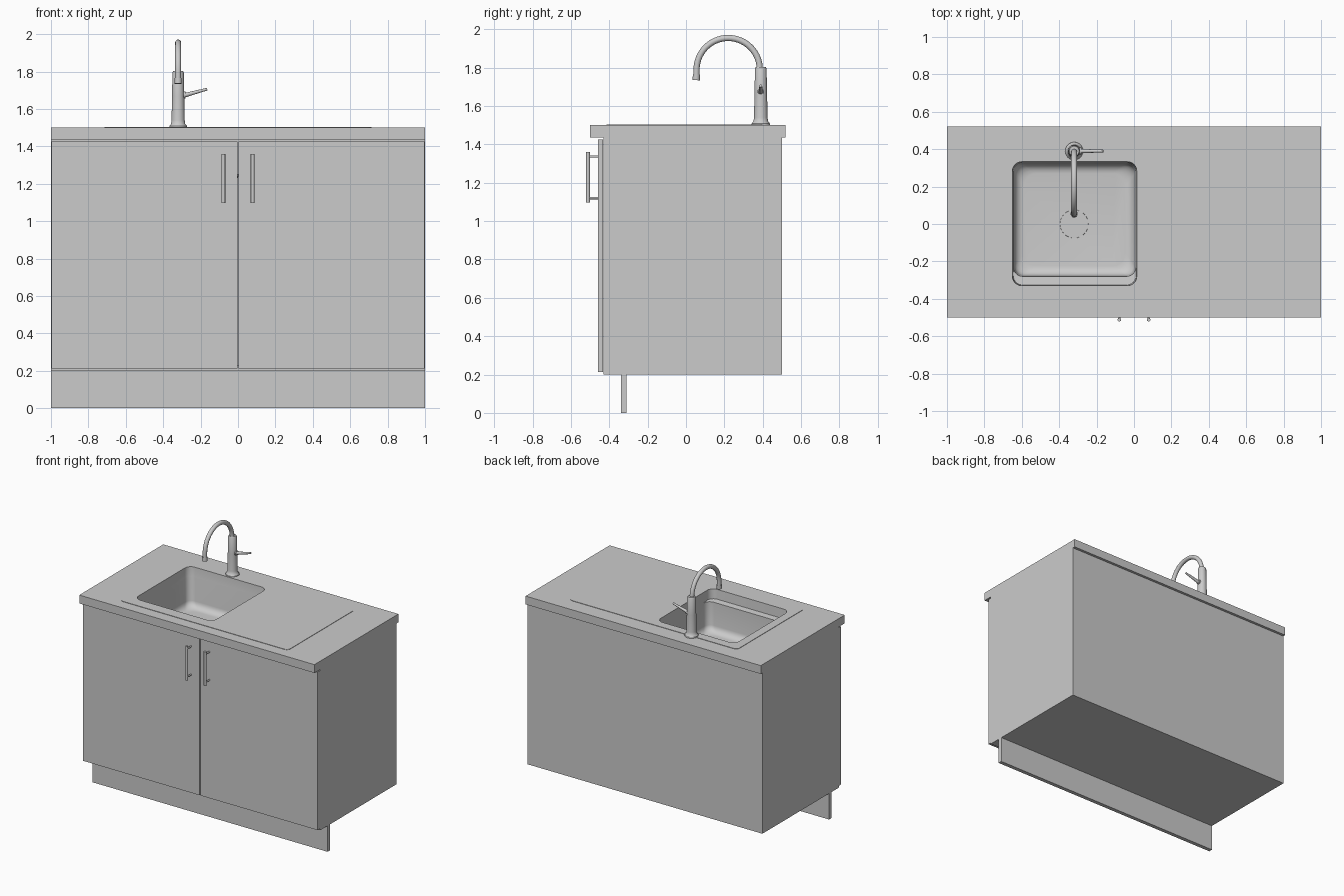
import bpy, bmesh
from math import sin, cos, pi
from mathutils import Vector

if "Cube" in bpy.data.objects:
    bpy.data.objects.remove(bpy.data.objects["Cube"], do_unlink=True)

# One plain grey for the whole unit
GREY = (0.6, 0.6, 0.6, 1)
grey = bpy.data.materials.new("plain grey")
grey.use_nodes = True
grey.diffuse_color = GREY
grey.node_tree.nodes["Principled BSDF"].inputs["Base Color"].default_value = GREY


def finish(name, bm, smooth=False):
    bmesh.ops.recalc_face_normals(bm, faces=bm.faces)
    mesh = bpy.data.meshes.new(name)
    bm.to_mesh(mesh)
    bm.free()
    obj = bpy.data.objects.new(name, mesh)
    bpy.context.collection.objects.link(obj)
    mesh.materials.append(grey)
    if smooth:
        bpy.ops.object.select_all(action="DESELECT")
        obj.select_set(True)
        bpy.context.view_layer.objects.active = obj
        bpy.ops.object.shade_smooth_by_angle(angle=0.6)
    return obj


def box(name, x, y, z):
    bm = bmesh.new()
    bmesh.ops.create_cube(bm, size=1)
    for v in bm.verts:
        v.co = [a + (b - a) * (c + 0.5) for (a, b), c in zip((x, y, z), v.co)]
    return finish(name, bm)


def loft(name, rings, caps=(True, True), smooth=True):
    """Skin a list of equally long point rings."""
    bm = bmesh.new()
    rows = [[bm.verts.new(p) for p in ring] for ring in rings]
    n = len(rows[0])
    for a, b in zip(rows, rows[1:]):
        for i in range(n):
            j = (i + 1) % n
            bm.faces.new((a[i], a[j], b[j], b[i]))
    for cap, row in zip(caps, (rows[0], rows[-1])):
        if cap:
            bm.faces.new(row)
    return finish(name, bm, smooth)


def rounded(x, y, z, r, steps=6):
    """Rounded rectangle at height z."""
    pts = []
    corners = ((x[1], y[1], -1, -1), (x[0], y[1], 1, -1),
               (x[0], y[0], 1, 1), (x[1], y[0], -1, 1))
    for k, (cx, cy, sx, sy) in enumerate(corners):
        for i in range(steps + 1):
            a = (k + i / steps) * pi / 2
            pts.append((cx + sx * r + r * cos(a), cy + sy * r + r * sin(a), z))
    return pts


def tube(name, path, radii, sides=24):
    """Round bar along a path, with one radius per point."""
    path = [Vector(p) for p in path]
    rings = []
    for i, (p, r) in enumerate(zip(path, radii)):
        t = path[min(i + 1, len(path) - 1)] - path[max(i - 1, 0)]
        side = Vector((1, 0, 0)) if abs(t.x) < 1e-6 else Vector((0, 1, 0))
        up = t.normalized().cross(side)
        rings.append([p + r * (side * cos(a) + up * sin(a))
                      for a in (2 * pi * k / sides for k in range(sides))])
    return loft(name, rings)


def cut(obj, cutter):
    mod = obj.modifiers.new("opening", "BOOLEAN")
    mod.operation, mod.object, mod.solver = "DIFFERENCE", cutter, "EXACT"
    bpy.context.view_layer.objects.active = obj
    bpy.ops.object.modifier_apply(modifier=mod.name)


# Cabinet carcass from panels, plus plinth
DEPTH = (-0.43, 0.5)
box("cabinet_bottom", (-0.97, 0.97), DEPTH, (0.2, 0.23))
box("cabinet_back", (-0.97, 0.97), (0.485, 0.5), (0.2, 1.436))
box("front_rail", (-0.97, 0.97), (-0.43, -0.4), (1.25, 1.436))
box("plinth", (-1, 1), (-0.34, -0.31), (0, 0.2))

# Mirrored sides, doors and bar handles
for name, s in (("left", 1), ("right", -1)):
    box(name + "_side_panel", sorted((s * 0.97, s)), DEPTH, (0.2, 1.436))
    box(name + "_door", sorted((s * 0.004, s * 0.998)), (-0.46, -0.432), (0.212, 1.426))
    hx = s * 0.078
    tube(name + "_handle_bar", [(hx, -0.511, 1.097), (hx, -0.511, 1.36)], [0.01] * 2, 16)
    for level, z in (("lower", 1.12), ("upper", 1.337)):
        tube(f"{name}_handle_{level}_post", [(hx, -0.455, z), (hx, -0.511, z)],
             [0.006] * 2, 12)

# Worktop and thin sink plate, both opened for the basin
HOLE_X, HOLE_Y = (-0.65, 0.015), (-0.33, 0.333)
worktop = box("worktop", (-1, 1), (-0.5, 0.52), (1.436, 1.5))
plate = loft("sink_plate", [rounded((-0.715, 0.715), (-0.415, 0.4), z, 0.03)
                            for z in (1.499, 1.503)], smooth=False)
cutter = loft("opening_cutter", [rounded(HOLE_X, HOLE_Y, z, 0.05)
                                 for z in (1.4, 1.6)], smooth=False)
cut(worktop, cutter)
cut(plate, cutter)
bpy.data.objects.remove(cutter, do_unlink=True)


# Basin with a front ledge, tapered walls and a rounded floor edge
def basin_ring(side, front, z, r):
    return rounded((HOLE_X[0] + side, HOLE_X[1] - side),
                   (HOLE_Y[0] + front, HOLE_Y[1] - side), z, r)


basin = [basin_ring(0, 0, 1.502, 0.05), basin_ring(0.004, 0.004, 1.43, 0.05),
         basin_ring(0.005, 0.05, 1.425, 0.05), basin_ring(0.012, 0.055, 1.25, 0.05)]
for i in range(1, 6):
    a = i / 5 * pi / 2
    d = 0.012 + 0.05 * (1 - cos(a))
    basin.append(basin_ring(d, d + 0.043, 1.25 - 0.05 * sin(a), 0.05 + 0.02 * i / 5))
loft("sink_basin", basin, caps=(False, True))

# Drain
TAP_X, TAP_Y = -0.32, 0.39
tube("drain", [(TAP_X, 0, 1.195), (TAP_X, 0, 1.203)], [0.077, 0.075], 32)

# Tap: flared body, arched spout with nozzle, side lever
body = ((1.5, 0.048), (1.51, 0.047), (1.52, 0.038), (1.54, 0.035),
        (1.67, 0.033), (1.795, 0.03), (1.803, 0.026))
tube("tap_body", [(TAP_X, TAP_Y, z) for z, r in body], [r for z, r in body], 32)
arc = [(TAP_X, 0.22 + 0.165 * cos(a), 1.79 + 0.165 * sin(a))
       for a in (pi * k / 28 for k in range(29))]
tube("tap_spout", arc + [(TAP_X, 0.054, 1.745)], [0.016] * 30, 20)
tube("tap_nozzle", [(TAP_X, 0.055, 1.765), (TAP_X, 0.053, 1.735)], [0.019] * 2, 20)
tube("tap_lever_hub", [(TAP_X, TAP_Y, 1.675), (TAP_X + 0.038, TAP_Y, 1.675)], [0.018] * 2, 20)
tube("tap_lever", [(TAP_X + 0.03, TAP_Y, 1.672), (-0.165, TAP_Y, 1.706)], [0.012, 0.007], 16)
